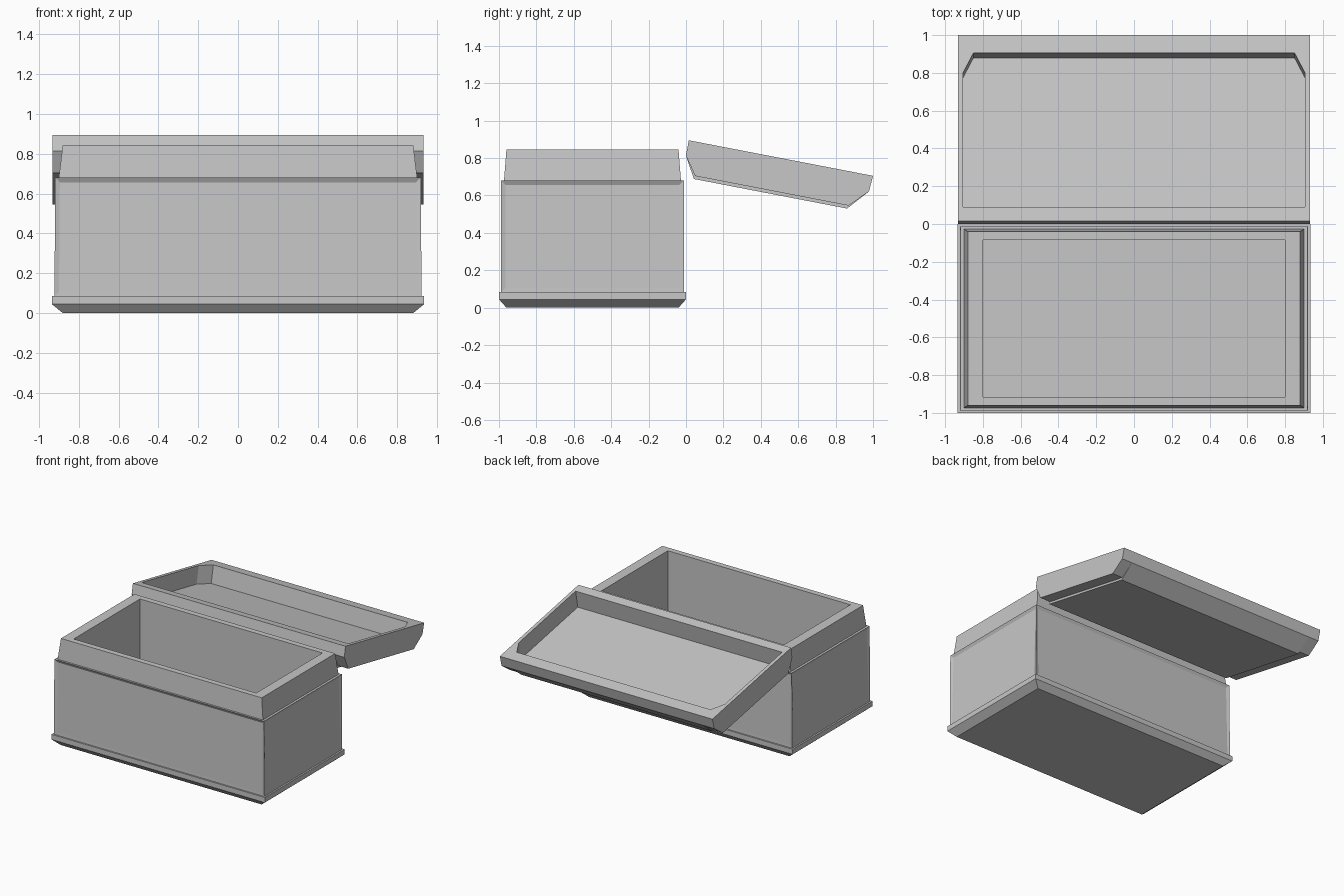
import bpy, bmesh
from math import atan2
from mathutils import Vector

cube = bpy.data.objects.get("Cube")
if cube:
    bpy.data.objects.remove(cube, do_unlink=True)

grey = bpy.data.materials.new("plain grey")
grey.use_nodes = True
colour = (0.57, 0.57, 0.57, 1)
grey.diffuse_color = colour
grey.node_tree.nodes["Principled BSDF"].inputs["Base Color"].default_value = colour


def loft(bm, rings):
    """Join closed rings of points with quads and cap both ends."""
    loops = [[bm.verts.new(p) for p in ring] for ring in rings]
    spans = []
    for low, high in zip(loops, loops[1:]):
        n = len(low)
        spans.append([bm.faces.new((low[i], low[(i + 1) % n], high[(i + 1) % n], high[i]))
                      for i in range(n)])
    bm.faces.new(loops[0][::-1])
    bm.faces.new(loops[-1])
    return spans


def finish(bm, name):
    bmesh.ops.remove_doubles(bm, verts=bm.verts, dist=0.0001)
    bmesh.ops.recalc_face_normals(bm, faces=bm.faces)
    mesh = bpy.data.meshes.new(name)
    bm.to_mesh(mesh)
    bm.free()
    mesh.materials.append(grey)
    obj = bpy.data.objects.new(name, mesh)
    bpy.context.collection.objects.link(obj)
    return obj


# Box: half width, half depth and height of each level, outside then inside
levels = [
    (0.88, 0.46, 0), (0.935, 0.5, 0.045), (0.935, 0.5, 0.085),
    (0.922, 0.488, 0.085), (0.918, 0.488, 0.68), (0.9, 0.473, 0.68),
    (0.88, 0.46, 0.845), (0.8, 0.415, 0.845), (0.8, 0.415, 0.1),
]
corners = [(-1, -1), (1, -1), (1, 1), (-1, 1)]
bm = bmesh.new()
spans = loft(bm, [[(sx * w, sy * d - 0.5, z) for sx, sy in corners] for w, d, z in levels])
bm.normal_update()

# Panels on the four walls, sunk deepest at the top
walls = spans[3]
bmesh.ops.inset_individual(bm, faces=walls, thickness=0.023, use_even_offset=True)
bm.normal_update()
for wall in walls:
    normal = wall.normal.copy()
    for v in wall.verts:
        v.co -= normal * (0.012 if v.co.z > 0.4 else 0.001)
finish(bm, "box")

# Lid: slim ends and a thicker middle band, lying open with the hollow upward
slim = [(0, 0), (0, -0.083), (0.07, -0.181), (0.905, -0.181), (0.998, -0.086), (1.003, 0)]
thick = [(0, 0), (0, -0.083), (0.066, -0.198), (0.9, -0.198), (0.998, -0.086), (1.003, 0)]
sections = [(-0.932, slim), (-0.84, slim), (-0.84, thick),
            (0.84, thick), (0.84, slim), (0.932, slim)]
bm = bmesh.new()
loft(bm, [[(x, u, w) for u, w in profile] for x, profile in sections])
lid = finish(bm, "lid")

# Hollow of the lid, with two clipped corners
outline = [(-0.905, 0.076), (0.905, 0.076), (0.905, 0.8),
           (0.85, 0.907), (-0.85, 0.907), (-0.905, 0.8)]
bm = bmesh.new()
loft(bm, [[(x, u, w) for x, u in outline] for w in (-0.14, 0.05)])
cutter = finish(bm, "lid_hollow_cutter")
cutter.hide_render = True

cut = lid.modifiers.new("hollow", "BOOLEAN")
cut.operation = "DIFFERENCE"
cut.solver = "EXACT"
cut.object = cutter
bpy.context.view_layer.objects.active = lid
bpy.ops.object.modifier_apply(modifier=cut.name)
bpy.data.objects.remove(cutter, do_unlink=True)

# Swing the lid open behind the box
lid.location = Vector((0, 0.015, 0.895))
lid.rotation_euler.x = -atan2(0.19, 0.985)
